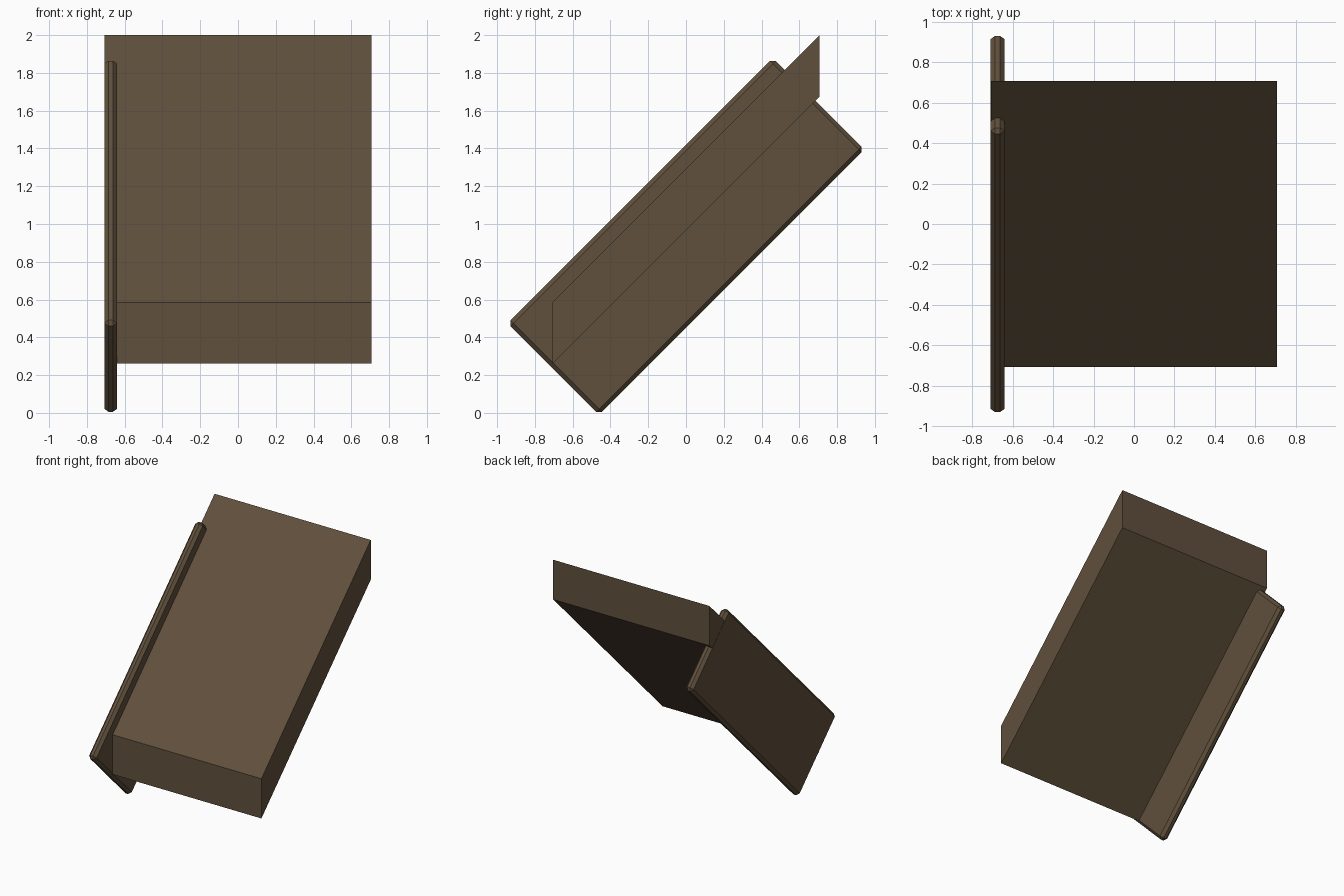
import bpy, bmesh, math
from mathutils import Matrix

if "Cube" in bpy.data.objects:
    bpy.data.objects.remove(bpy.data.objects["Cube"])

wood = bpy.data.materials.new("dark brown")
wood.diffuse_color = (0.117, 0.080, 0.045, 1)
wood.use_nodes = True
wood.node_tree.nodes["Principled BSDF"].inputs["Base Color"].default_value = wood.diffuse_color


def finish(name, bm):
    bmesh.ops.recalc_face_normals(bm, faces=bm.faces)
    me = bpy.data.meshes.new(name)
    bm.to_mesh(me)
    bm.free()
    me.materials.append(wood)
    ob = bpy.data.objects.new(name, me)
    bpy.context.collection.objects.link(ob)
    return ob


# Sloping slab: a flat block sheared upwards along y, with upright ends
bm = bmesh.new()
bmesh.ops.create_cube(bm, size=1)
for v in bm.verts:
    x, y, z = v.co
    v.co = (x * 1.414, y * 1.414, z * 0.325 + y * 1.414 + 1.13)
finish("sloping_slab", bm)

# Side panel: a thin board with chamfered edges, tilted 45 degrees
bm = bmesh.new()
bmesh.ops.create_cube(bm, size=1)
for v in bm.verts:
    v.co.x *= 0.068
    v.co.y *= 1.986
    v.co.z *= 0.686
bmesh.ops.bevel(bm, geom=bm.edges[:], offset=0.022, segments=1,
                profile=0.5, affect='EDGES')
bm.transform(Matrix.Translation((-0.674, 0, 0.935))
             @ Matrix.Rotation(math.radians(45), 4, 'X'))
finish("side_panel", bm)
